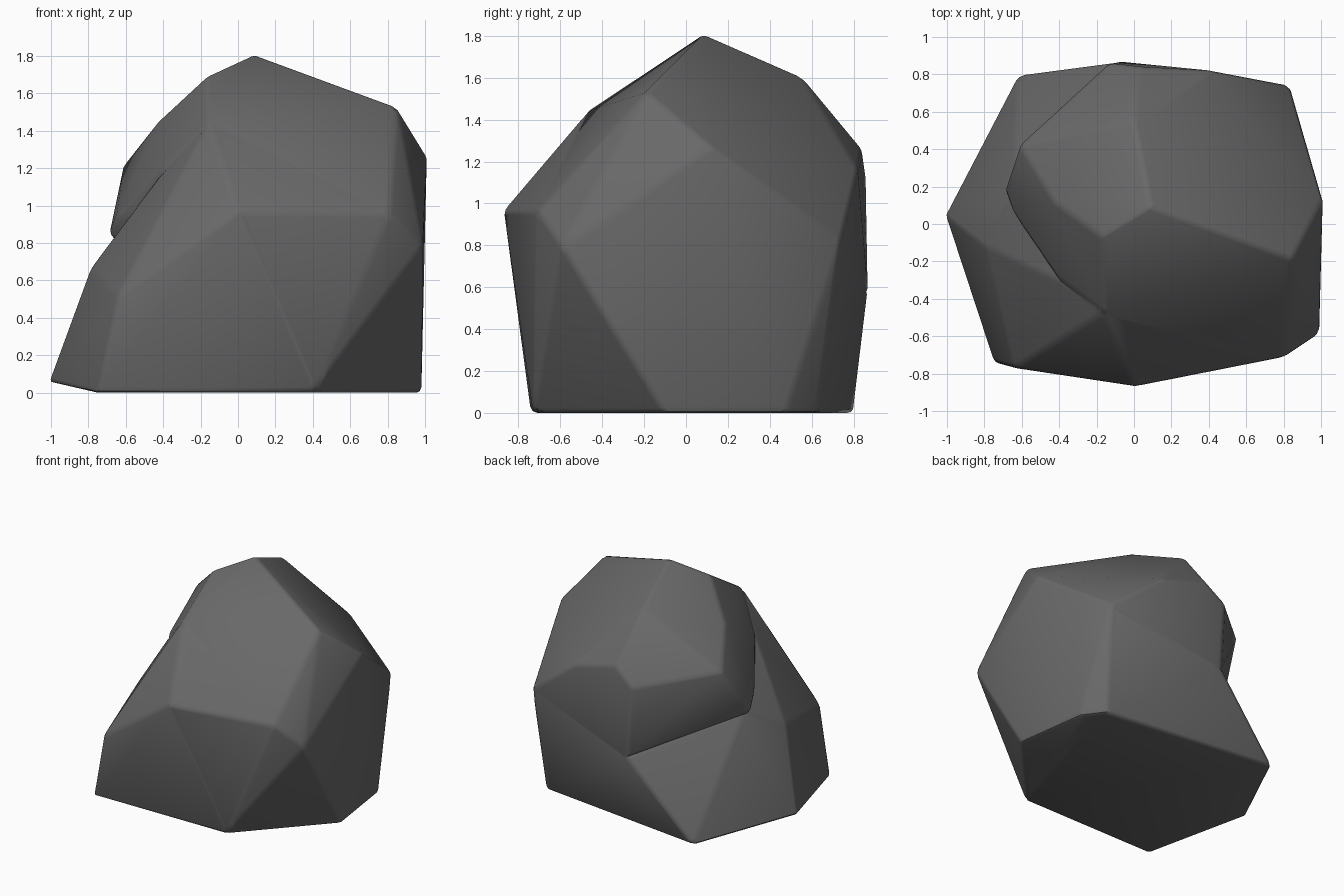
import bpy
import bmesh
import math

cube = bpy.data.objects.get("Cube")
if cube:
    bpy.data.objects.remove(cube, do_unlink=True)

# Single dark stone colour
stone = bpy.data.materials.new("dark_grey_stone")
stone.use_nodes = True
colour = (0.14, 0.14, 0.14, 1)
stone.diffuse_color = colour
shader = stone.node_tree.nodes["Principled BSDF"]
shader.inputs["Base Color"].default_value = colour
shader.inputs["Roughness"].default_value = 0.8


def boulder(name, corners):
    """Chipped stone: convex hull of its corners with softened edges."""
    bm = bmesh.new()
    for corner in corners:
        bm.verts.new(corner)
    hull = bmesh.ops.convex_hull(bm, input=bm.verts)
    loose = set(hull["geom_interior"]) | set(hull["geom_unused"])
    bmesh.ops.delete(bm, geom=[v for v in loose if isinstance(v, bmesh.types.BMVert)],
                     context="VERTS")
    bmesh.ops.dissolve_limit(bm, angle_limit=math.radians(5),
                             verts=bm.verts, edges=bm.edges)
    bmesh.ops.recalc_face_normals(bm, faces=bm.faces)
    mesh = bpy.data.meshes.new(name)
    bm.to_mesh(mesh)
    bm.free()
    mesh.materials.append(stone)
    obj = bpy.data.objects.new(name, mesh)
    bpy.context.collection.objects.link(obj)
    bevel = obj.modifiers.new("soft_edges", "BEVEL")
    bevel.width = 0.025
    bevel.segments = 2
    bevel.limit_method = "ANGLE"
    bevel.angle_limit = math.radians(15)
    return obj


# Corners shared by the crown and the foot
front_nose = (0, -0.87, 0.98)
front_brow = (-0.16, -0.47, 1.45)
front_cheek = (0.81, -0.71, 0.97)
right_low = (0.99, -0.59, 0.8)
back_corner = (0.83, 0.74, 0.84)
back_bulge = (-0.09, 0.87, 0.59)
base = [(0.4, -0.73, 0.01), (0.98, -0.1, 0.01), (0.9, 0.47, 0.01), (0.78, 0.63, 0.01)]
shared = [front_nose, front_brow, front_cheek, right_low, back_corner, back_bulge] + base

# Tall upper mass
crown = boulder("rock_crown", shared + [
    (0.09, 0.09, 1.82), (-0.17, -0.07, 1.7), (0.5, -0.06, 1.69),
    (0.85, -0.19, 1.54), (1.01, 0.12, 1.28), (0, 0.55, 1.62),
    (0.03, 0.84, 1.27), (0.41, 0.82, 1.17), (-0.13, 0.86, 1.14),
    (-0.61, 0.42, 1.23), (-0.43, 0.12, 1.46), (-0.41, -0.28, 1.21),
    (-0.65, 0.07, 0.95), (-0.69, 0.18, 0.85),
])

# Low foot spreading out to the side
foot = boulder("rock_foot", shared + [
    (-0.75, -0.74, 0.01), (-1.01, 0.05, 0.07), (-0.62, 0.8, 0.01),
    (-0.64, -0.77, 0.53), (-0.79, -0.12, 0.67), (-0.71, -0.1, 0.77),
    (-0.64, 0.2, 0.83), (-0.41, -0.3, 1.18),
])

# Fuse both masses into one stone
fuse = crown.modifiers.new("fuse_foot", "BOOLEAN")
fuse.operation = "UNION"
fuse.solver = "EXACT"
fuse.object = foot
bpy.context.view_layer.update()
graph = bpy.context.evaluated_depsgraph_get()
fused = bpy.data.meshes.new_from_object(crown.evaluated_get(graph))
crown.modifiers.clear()
crown.data = fused
crown.name = "rock"
bpy.data.objects.remove(foot, do_unlink=True)

# Rest the stone on the ground
lowest = min(v.co.z for v in fused.vertices)
for v in fused.vertices:
    v.co.z -= lowest

bpy.ops.object.select_all(action="DESELECT")
crown.select_set(True)
bpy.context.view_layer.objects.active = crown
bpy.ops.object.shade_smooth_by_angle(angle=math.radians(35))
